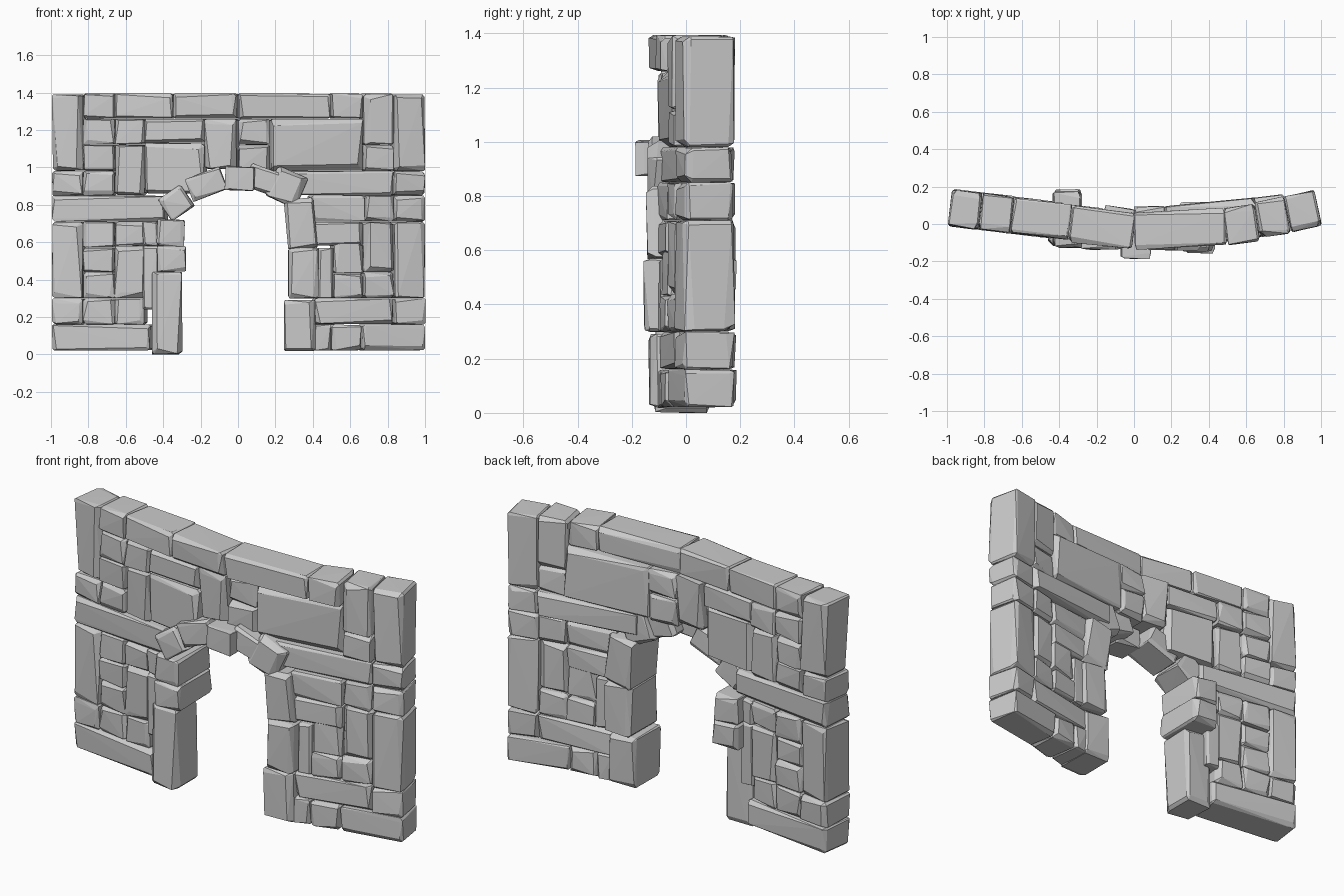
import bpy
import bmesh
import math
import random
from mathutils import Matrix, Vector

random.seed(7)
cube = bpy.data.objects.get("Cube")
if cube:
    bpy.data.objects.remove(cube, do_unlink=True)

UNIT = 0.01            # layout below is given in hundredths
HALF_DEPTH = 0.1

# One plain stone colour
stone_grey = bpy.data.materials.new("stone_grey")
stone_grey.use_nodes = True
GREY = (0.6, 0.6, 0.6, 1.0)
stone_grey.diffuse_color = GREY
bsdf = stone_grey.node_tree.nodes["Principled BSDF"]
bsdf.inputs["Base Color"].default_value = GREY
bsdf.inputs["Roughness"].default_value = 0.9


def bend(x):
    """Depth of the wall's centre line, which bows toward the front."""
    return -0.03 - 0.12 * x if x < 0 else -0.03 + 0.12 * x * x


def stone(name, size, matrix, chip=0.035):
    """Rough hewn block: hull of a box with unevenly chipped corners."""
    hx, hy, hz = (s / 2 for s in size)
    chip = min(chip, min(hx, hz) * 0.38)
    rnd = random.uniform
    bm = bmesh.new()
    for sx in (-1, 1):
        for sy in (-1, 1):
            for sz in (-1, 1):
                cut = rnd(0.1, 0.6) * chip
                shoulder = hy - rnd(0.3, 1.5) * chip
                points = (
                    (hx - rnd(0, 0.1) * chip, shoulder, hz - cut),
                    (hx - cut, shoulder, hz - rnd(0, 0.1) * chip),
                    (hx - rnd(0.1, 1.1) * chip, hy - rnd(0, 0.3) * chip,
                     hz - rnd(0.1, 1.1) * chip),
                )
                for px, py, pz in points:
                    bm.verts.new((sx * px, sy * py, sz * pz))
    hull = bmesh.ops.convex_hull(bm, input=bm.verts)
    unused = [v for v in hull["geom_interior"] if isinstance(v, bmesh.types.BMVert)]
    bmesh.ops.delete(bm, geom=unused, context="VERTS")
    bmesh.ops.recalc_face_normals(bm, faces=bm.faces)
    mesh = bpy.data.meshes.new(name)
    bm.to_mesh(mesh)
    bm.free()
    mesh.materials.append(stone_grey)
    block = bpy.data.objects.new(name, mesh)
    block.matrix_world = matrix
    bpy.context.collection.objects.link(block)


def wall_stone(name, x0, x1, z0, z1, shift):
    """Stone that follows the bow of the wall, set back by shift."""
    x0, x1, z0, z1, shift = (v * UNIT for v in (x0, x1, z0, z1, shift))
    a, b = Vector((x0, bend(x0))), Vector((x1, bend(x1)))
    mid, run = (a + b) / 2, b - a
    depth = 2 * HALF_DEPTH + random.uniform(-0.012, 0.006)
    place = Matrix.Translation((mid.x, mid.y + shift, (z0 + z1) / 2))
    turn = Matrix.Rotation(math.atan2(run.y, run.x), 4, "Z")
    stone(name, (run.length, depth, z1 - z0), place @ turn)


def column(name, x0, x1, *levels, shift=0):
    for low, high in zip(levels, levels[1:]):
        wall_stone(name, x0, x1, low, high, shift)


def row(name, z0, z1, *stops, shift=0):
    for left, right in zip(stops, stops[1:]):
        wall_stone(name, left, right, z0, z1, shift)


def arch_stone(name, x, z, width, height, tilt, front, back):
    """Stone of the opening's rim, tilted in the wall's plane."""
    place = Matrix.Translation(Vector((x, (front + back) / 2, z)) * UNIT)
    turn = Matrix.Rotation(math.radians(tilt), 4, "Y")
    size = [v * UNIT for v in (width, back - front, height)]
    stone(name, size, place @ turn)


# Capping course along the top
row("cap_stone", 126, 139.5, -65, -34)
row("cap_stone", 126, 139.5, -34, 0, 49, shift=-1)
row("cap_stone", 126, 139.5, 49, 66, shift=-1.5)

# Right half of the wall (-x)
row("right_base_stone", 2, 16, -98.5, -46)
column("right_corner_stone", -98.5, -82, 16, 30, 71)
column("right_corner_stone", -98.5, -82, 85, 98, 139)
column("right_filler_stone", -82, -65, 16, 30, 44, 57, 71)
column("right_filler_stone", -82, -65, 85, 98, 112, 126, 139.5)
column("right_inner_stone", -65, -49, 16, 30, 58, 71)
column("right_inner_stone", -65, -49, 85, 112, 126)
column("right_narrow_stone", -50, -42, 24, 58, 71)
row("right_long_stone", 71, 85, -98.5, -38)
column("right_spandrel_stone", -49, -17, 86, 113, 126)

# Stones above the arch
column("crown_stone", -17, 0, 99, 126, shift=1.5)
column("crown_stone", 0, 17, 97, 112, 126, shift=3)
column("large_lintel_stone", 17, 66, 98, 126, shift=2.5)

# Left half of the wall (+x)
column("left_corner_stone", 82, 98.5, 16, 30, 71, 85, 98, 139)
column("left_filler_stone", 66, 82, 30, 44, 71)
column("left_filler_stone", 66, 82, 98, 112, 139.5)
row("left_long_stone", 85, 98, 24, 82, shift=1.5)
row("left_long_stone", 71, 85, 38, 67, 82)
row("left_long_stone", 16, 30, 40, 82)
row("left_base_stone", 2, 16, 40, 49, 65, 98.5)
column("left_inner_stone", 50, 66, 30, 43, 62)
row("left_inner_stone", 58, 71, 40, 66)
column("left_narrow_stone", 42, 50, 30, 57)

# Jambs of the opening
arch_stone("right_jamb_base", -38, 22, 16.5, 44, 0, -12, 9)
arch_stone("right_jamb_block", -35.5, 51, 15.5, 14, 0, -12, 19)
arch_stone("right_jamb_block", -36, 65, 15, 14.5, 2, -12, 18)
arch_stone("left_jamb_base", 33, 15.5, 17, 27.5, 0, -14, 10)
arch_stone("left_jamb_block", 35, 43.5, 16.5, 27.5, 0, -16, 11)
arch_stone("left_jamb_block", 33.5, 70, 16, 27, -5, -15, 12)

# Arch ring and keystone
arch_stone("right_arch_stone", -33, 81, 15, 14, -34, -13, 9)
arch_stone("right_arch_stone", -17, 91, 20, 13, -21, -14, 6)
arch_stone("left_arch_stone", 14, 93, 19, 13, 20, -14, 6)
arch_stone("left_arch_stone", 26, 89.5, 18, 18, 24, -15, 9)
arch_stone("keystone", 1, 94, 16, 13, 2, -19, -2)
